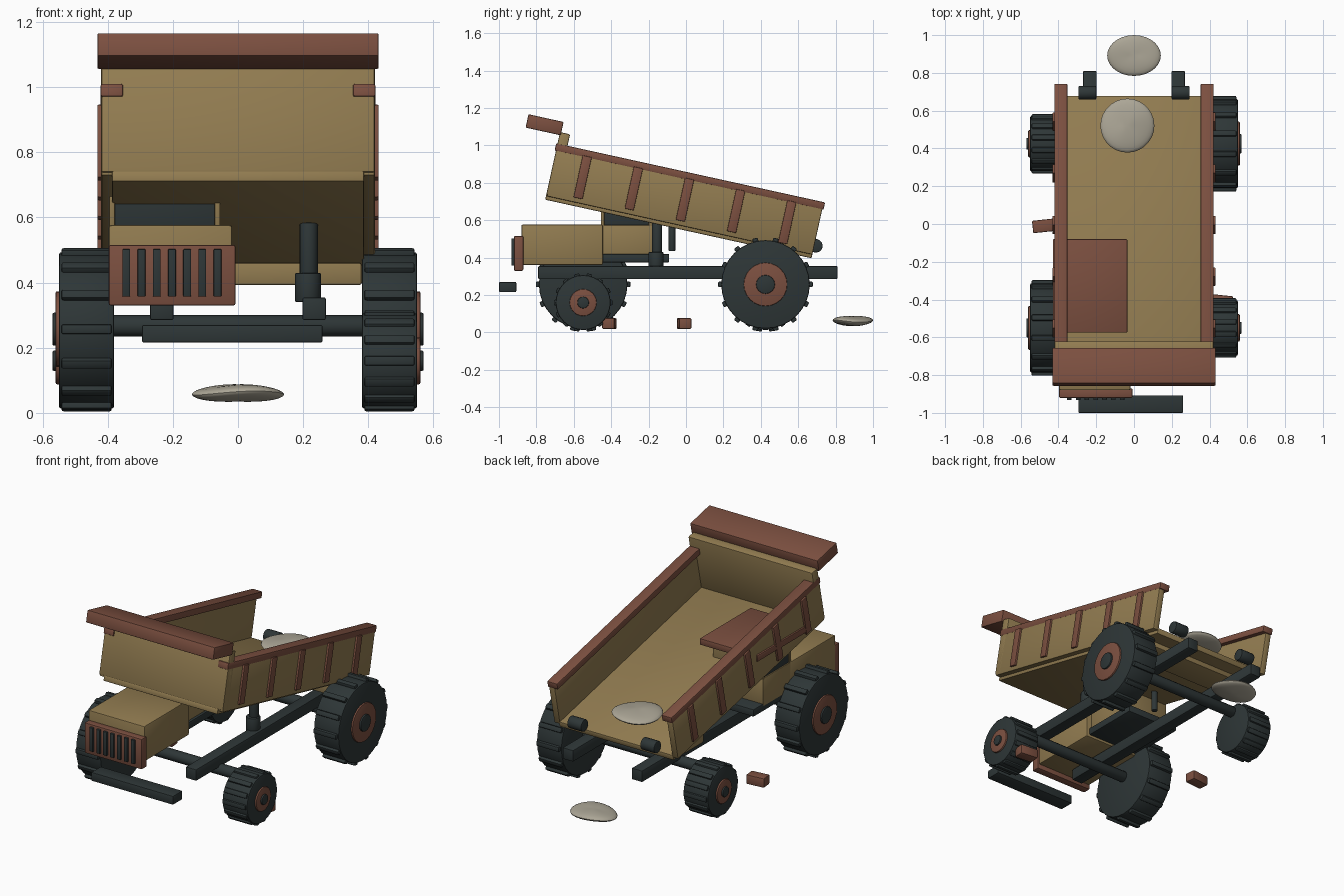
import bpy, bmesh, math, random
from mathutils import Matrix, Vector

cube = bpy.data.objects.get("Cube")
if cube:
    bpy.data.objects.remove(cube, do_unlink=True)


def material(name, colour):
    m = bpy.data.materials.new(name)
    m.use_nodes = True
    m.diffuse_color = (*colour, 1)
    m.node_tree.nodes["Principled BSDF"].inputs["Base Color"].default_value = (*colour, 1)
    return m


TAN = material("tan_paint", (0.285, 0.2, 0.081))
BROWN = material("red_brown", (0.2, 0.079, 0.051))
DARK = material("dark_slate", (0.027, 0.037, 0.038))
STONE = material("pale_stone", (0.41, 0.38, 0.305))

# Tipped bed frame: y runs along the floor, z away from it
BED = Matrix.Translation((0, -0.753, 0.71)) @ Matrix.Rotation(math.radians(-12.4), 4, 'X')


def finish(name, bm, mat, matrix=Matrix()):
    bm.transform(matrix)
    bmesh.ops.recalc_face_normals(bm, faces=bm.faces)
    mesh = bpy.data.meshes.new(name)
    bm.to_mesh(mesh)
    bm.free()
    mesh.materials.append(mat)
    ob = bpy.data.objects.new(name, mesh)
    bpy.context.scene.collection.objects.link(ob)
    bpy.ops.object.select_all(action='DESELECT')
    ob.select_set(True)
    bpy.context.view_layer.objects.active = ob
    bpy.ops.object.shade_smooth_by_angle(angle=math.radians(35))
    return ob


def add_box(bm, xs, ys, zs, bevel=0.006, matrix=Matrix()):
    part = bmesh.new()
    size = Vector((xs[1] - xs[0], ys[1] - ys[0], zs[1] - zs[0]))
    centre = Vector((sum(xs), sum(ys), sum(zs))) / 2
    bmesh.ops.create_cube(part, size=1, matrix=Matrix.Translation(centre) @ Matrix.Diagonal((*size, 1)))
    bmesh.ops.bevel(part, geom=part.edges[:], offset=bevel, segments=2, profile=0.5, affect='EDGES')
    part.transform(matrix)
    temp = bpy.data.meshes.new("temp")
    part.to_mesh(temp)
    part.free()
    bm.from_mesh(temp)
    bpy.data.meshes.remove(temp)


def box(name, xs, ys, zs, mat, matrix=Matrix(), bevel=0.006):
    bm = bmesh.new()
    add_box(bm, xs, ys, zs, bevel)
    return finish(name, bm, mat, matrix)


def cylinder(name, centre, radius, length, axis, mat, sides=24, bevel=0.005, matrix=Matrix()):
    bm = bmesh.new()
    bmesh.ops.create_cone(bm, cap_ends=True, segments=sides, radius1=radius, radius2=radius, depth=length)
    rims = [e for e in bm.edges if abs(e.verts[0].co.z - e.verts[1].co.z) < 1e-5]
    bmesh.ops.bevel(bm, geom=rims, offset=bevel, segments=2, profile=0.5, affect='EDGES')
    turn = Matrix.Rotation(math.pi / 2, 4, 'Y') if axis == 'X' else Matrix()
    return finish(name, bm, mat, matrix @ Matrix.Translation(centre) @ turn)


def mirrored(xs, side):
    return tuple(sorted(side * x for x in xs))


# Wheels: mismatched pairs with tread bars, hub rings and caps
def wheel(name, side, y, z, radius):
    x = side * 0.465
    cylinder(name + "_tyre", (x, y, z), radius * 0.935, 0.17, 'X', DARK, 32, 0.008)
    bm = bmesh.new()
    for i in range(14):
        spin = Matrix.Translation((x, y, z)) @ Matrix.Rotation(math.tau * i / 14, 4, 'X')
        add_box(bm, (-0.077, 0.077), (radius - 0.035, radius), (-0.015, 0.015), 0.006, spin)
    finish(name + "_treads", bm, DARK)
    cylinder(name + "_hub", (side * 0.535, y, z), radius * 0.46, 0.05, 'X', BROWN, 24)
    cylinder(name + "_cap", (side * 0.545, y, z), radius * 0.2, 0.05, 'X', DARK, 16)


wheel("front_left_wheel", 1, -0.55, 0.16, 0.157)
wheel("front_right_wheel", -1, -0.55, 0.257, 0.253)
wheel("rear_left_wheel", 1, 0.425, 0.257, 0.253)
wheel("rear_right_wheel", -1, 0.425, 0.16, 0.157)

# Chassis
for label, y in (("front", -0.55), ("rear", 0.425)):
    cylinder(label + "_axle", (0, y, 0.267), 0.033, 0.80, 'X', DARK, 12)
for label, s in (("left", 1), ("right", -1)):
    box(label + "_chassis_rail", mirrored((0.198, 0.27), s), (-0.79, 0.81), (0.285, 0.355), DARK)
box("loose_bumper", (-0.295, 0.26), (-1.0, -0.907), (0.216, 0.27), DARK)

# Hydraulic rams
cylinder("left_ram_base", (0.215, -0.16, 0.385), 0.04, 0.09, 'Z', DARK, 16)
cylinder("left_ram_rod", (0.217, -0.155, 0.48), 0.028, 0.21, 'Z', DARK, 16)
cylinder("right_ram_rod", (-0.217, -0.075, 0.505), 0.018, 0.14, 'Z', DARK, 12)

# Hood and grille
box("hood", (-0.397, -0.018), (-0.88, -0.445), (0.36, 0.577), TAN, bevel=0.008)
box("grille_frame", (-0.397, -0.008), (-0.92, -0.87), (0.33, 0.516), BROWN)
for i in range(7):
    x = -0.343 + i * 0.0467
    box(f"grille_slat_{i + 1}", (x - 0.012, x + 0.012), (-0.933, -0.91), (0.357, 0.503), DARK, bevel=0.003)

# Cab, with its roof poking through the bed floor
box("cab_body", (-0.395, -0.055), (-0.45, -0.18), (0.40, 0.575), TAN)
box("cab_floor", (-0.395, -0.04), (-0.45, -0.09), (0.375, 0.42), DARK)
box("cab_glass", (-0.388, -0.063), (-0.443, -0.19), (0.56, 0.735), DARK)
box("cab_back", (-0.395, -0.055), (-0.20, -0.18), (0.56, 0.735), TAN)
for label, xs in (("right", (-0.395, -0.378)), ("left", (-0.072, -0.055))):
    box(label + "_cab_pillar", xs, (-0.455, -0.437), (0.56, 0.735), TAN, bevel=0.003)
box("cab_roof", (-0.43, -0.035), (-0.575, -0.08), (0.725, 0.765), BROWN)

# Tipped bed
box("bed_floor", (-0.387, 0.387), (0, 1.458), (0, 0.035), TAN, BED)
box("bed_pivot_block", (-0.38, 0.38), (0.37, 0.55), (0.393, 0.46), TAN)
box("headboard", (-0.42, 0.42), (0, 0.055), (0.03, 0.37), TAN, BED)
box("cab_shield", (-0.432, 0.432), (-0.185, 0.007), (0.354, 0.427), BROWN, BED)
for label, s in (("left", 1), ("right", -1)):
    box(label + "_bed_wall", mirrored((0.38, 0.42), s), (0.005, 1.458), (0.02, 0.28), TAN, BED)
    box(label + "_bed_rail", mirrored((0.353, 0.422), s), (-0.007, 1.465), (0.267, 0.307), BROWN, BED)
    for i in range(5):
        u = 0.17 + i * 0.28
        box(f"{label}_bed_rib_{i + 1}", mirrored((0.41, 0.432), s), (u - 0.025, u + 0.025),
            (0.045, 0.275), BROWN, BED, 0.004)
    cylinder(label + "_tail_hinge", (s * 0.247, 1.467, 0.07), 0.036, 0.095, 'X', DARK, 16, matrix=BED)

# Loose blocks on the ground
for label, x, y, turn in (("right", -0.48, -0.01, 6), ("left", 0.465, -0.41, -6)):
    place = Matrix.Translation((x, y, 0.048)) @ Matrix.Rotation(math.radians(turn), 4, 'Z')
    box(label + "_loose_block", (-0.057, 0.057), (-0.033, 0.033), (-0.029, 0.029), BROWN, place)


# Flat stones, one over the tail of the bed and one behind it
def stone(name, centre, radii, seed):
    rng = random.Random(seed)
    phase = rng.uniform(0, math.tau)
    bm = bmesh.new()
    bmesh.ops.create_uvsphere(bm, u_segments=28, v_segments=14, radius=1)
    for v in bm.verts:
        angle = math.atan2(v.co.y, v.co.x)
        v.co.z = v.co.z * 0.85 + 0.2 * math.sin(2 * angle + phase) * v.co.xy.length
    finish(name, bm, STONE, Matrix.Translation(centre) @ Matrix.Diagonal((*radii, 1)))


stone("bed_stone", (-0.035, 0.521, 0.54), (0.143, 0.143, 0.032), 2)
stone("ground_stone", (0, 0.892, 0.061), (0.142, 0.108, 0.031), 5)
